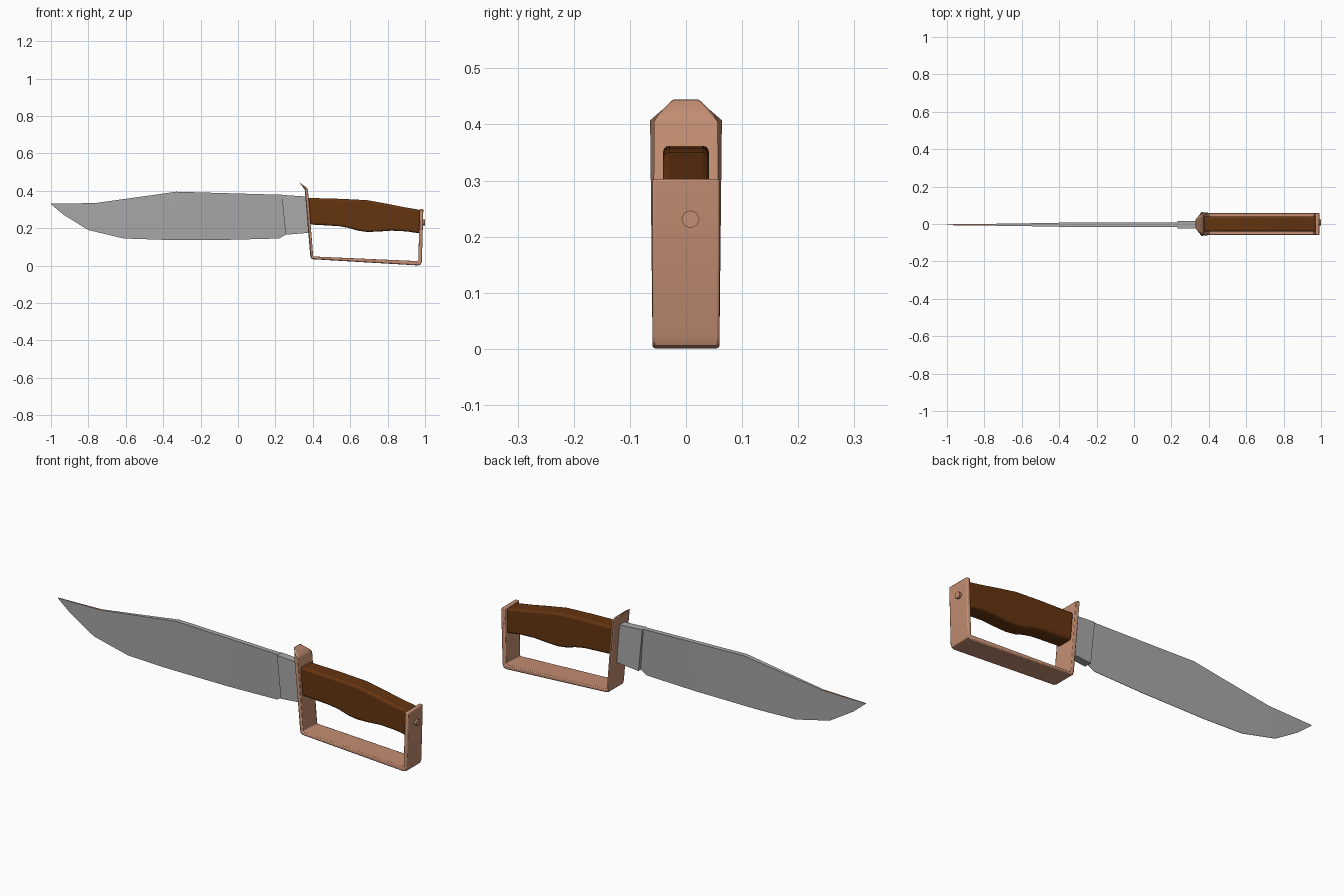
import bpy, bmesh, math

if "Cube" in bpy.data.objects:
    bpy.data.objects.remove(bpy.data.objects["Cube"])


def material(name, rgb):
    m = bpy.data.materials.new(name)
    m.diffuse_color = (*rgb, 1)
    m.use_nodes = True
    m.node_tree.nodes["Principled BSDF"].inputs["Base Color"].default_value = m.diffuse_color
    return m


copper = material("copper", (0.55, 0.27, 0.17))
wood = material("wood", (0.13, 0.035, 0.005))
steel = material("steel", (0.4, 0.4, 0.4))


def finish(name, bm, mats):
    bmesh.ops.recalc_face_normals(bm, faces=bm.faces)
    me = bpy.data.meshes.new(name)
    bm.to_mesh(me)
    bm.free()
    for m in mats:
        me.materials.append(m)
    ob = bpy.data.objects.new(name, me)
    bpy.context.collection.objects.link(ob)
    return ob


def prism(name, outline, half, mat, y=0.0, bevel=0.0, segments=2):
    """Extrude an x-z outline; half(x, z) gives the half width in y."""
    bm = bmesh.new()
    sides = [[bm.verts.new((x, y + s * half(x, z), z)) for x, z in outline] for s in (-1, 1)]
    for side in sides:
        bm.faces.new(side)
    n = len(outline)
    for i in range(n):
        j = (i + 1) % n
        bm.faces.new((sides[0][i], sides[0][j], sides[1][j], sides[1][i]))
    ob = finish(name, bm, [mat])
    if bevel:
        mod = ob.modifiers.new("bevel", 'BEVEL')
        mod.width = bevel
        mod.segments = segments
        mod.limit_method = 'ANGLE'
        mod.angle_limit = math.radians(60)
        bpy.context.view_layer.objects.active = ob
        ob.select_set(True)
        bpy.ops.object.shade_smooth_by_angle(angle=math.radians(35))
        ob.select_set(False)
    return ob


# Blade: wedge lofted between spine and cutting edge
# (spine x, spine z, edge x, edge z, spine half thickness)
stations = [
    (0.235, 0.379, 0.255, 0.165, 0.012),
    (0.20, 0.380, 0.22, 0.145, 0.012),
    (-0.02, 0.386, -0.05, 0.138, 0.012),
    (-0.33, 0.395, -0.40, 0.138, 0.012),
    (-0.55, 0.364, -0.61, 0.145, 0.008),
    (-0.76, 0.335, -0.80, 0.19, 0.005),
    (-0.90, 0.332, -0.93, 0.27, 0.004),
    (-1.0, 0.331, -1.0, 0.328, 0.002),
]
YC = -0.004
bm = bmesh.new()
rings = [[bm.verts.new(p) for p in ((sx, YC - t, sz), (sx, YC + t, sz),
                                    (ex, YC + 0.001, ez), (ex, YC - 0.001, ez))]
         for sx, sz, ex, ez, t in stations]
for k, (a, b) in enumerate(zip(rings, rings[1:])):
    for i in range(4):
        j = (i + 1) % 4
        f = bm.faces.new((a[i], a[j], b[j], b[i]))
        if i == 0 and k >= 5:
            f.material_index = 1      # copper-toned clip edge at the tip
bm.faces.new(rings[0])
bm.faces.new(rings[-1])
finish("blade", bm, [steel, copper])

# Ricasso: thicker block between blade and guard
prism("ricasso", [(0.233, 0.378), (0.375, 0.369), (0.385, 0.176), (0.255, 0.165)],
      lambda x, z: 0.019, steel, y=YC)

# Guard: one bent strap, cross guard with tapered quillon, knuckle bow, pommel plate
guard = [(0.327, 0.446), (0.357, 0.405), (0.386, 0.055), (0.390, 0.040), (0.402, 0.034),
         (0.962, 0.001), (0.977, 0.006), (0.983, 0.022), (0.991, 0.303),
         (0.971, 0.303), (0.964, 0.024), (0.402, 0.049), (0.374, 0.405), (0.366, 0.418)]


def guard_half(x, z):
    return 0.060 if z < 0.41 else 0.060 - 0.035 * (z - 0.405) / 0.041


prism("guard", guard, guard_half, copper, bevel=0.005)

# Handle: contoured wooden grip
grip = [(0.372, 0.362), (0.55, 0.357), (0.69, 0.350), (0.80, 0.330), (0.88, 0.314), (0.974, 0.298),
        (0.974, 0.172), (0.90, 0.183), (0.82, 0.187), (0.75, 0.182), (0.69, 0.180),
        (0.64, 0.187), (0.59, 0.202), (0.54, 0.211), (0.47, 0.215), (0.384, 0.220)]
prism("handle", grip, lambda x, z: 0.041, wood, bevel=0.011, segments=3)

# Pommel nut
bpy.ops.mesh.primitive_cylinder_add(vertices=8, radius=0.016, depth=0.03,
                                    location=(0.985, 0.008, 0.231),
                                    rotation=(0, math.pi / 2, 0))
nut = bpy.context.object
nut.name = "pommel_nut"
nut.data.materials.append(copper)
